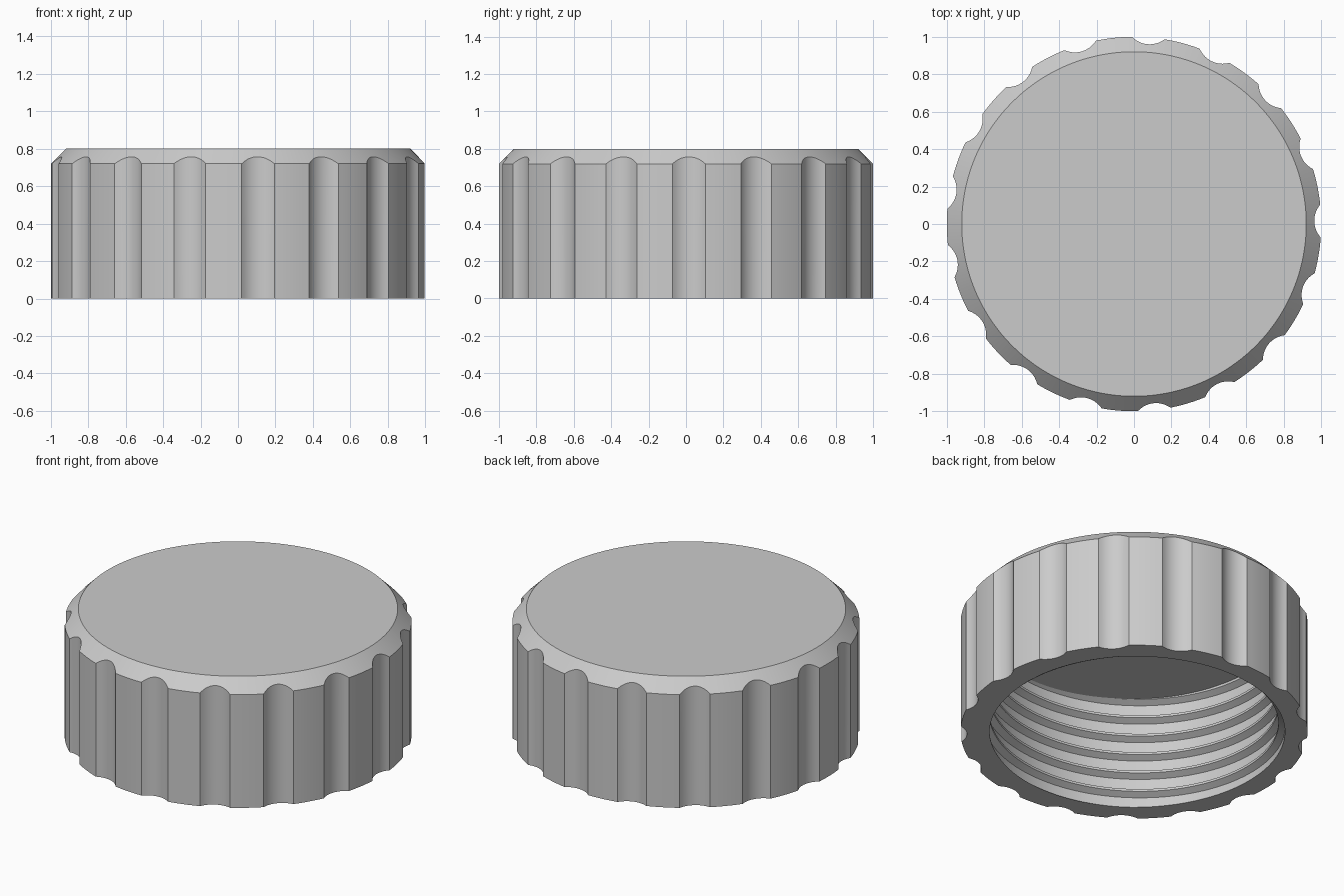
import bpy, bmesh
from math import sin, cos, sqrt, radians, tau

old = bpy.data.objects.get("Cube")
if old:
    bpy.data.objects.remove(old, do_unlink=True)

# Overall sizes
HEIGHT, CEILING = 0.80, 0.70
OUTER, TOP_RADIUS, INNER = 1.0, 0.92, 0.87
# Grip flutes
FLUTES, FLUTE_START = 17, radians(0.9)
FLUTE_HALF, FLUTE_RADIUS, FLUTE_CENTRE = radians(5.05), 0.132, 1.095
# Internal thread
PITCH, RISE, CREST, DEPTH = 0.1225, 0.0217, 0.015, 0.0376
THREAD_Z, THREAD_TURN = 0.092, radians(45)


def column_angles():
    """Angles round the cap, with fine steps lined up on each flute."""
    step = tau / FLUTES
    angles = []
    for i in range(FLUTES):
        mid = FLUTE_START + i * step
        angles += [mid - FLUTE_HALF + 2 * FLUTE_HALF * j / 12 for j in range(12)]
        land = step - 2 * FLUTE_HALF
        angles += [mid + FLUTE_HALF + land * j / 6 for j in range(6)]
    return angles + [angles[0] + tau]


def outer_radius(angle):
    """Round wall with circular flutes scooped out."""
    step = tau / FLUTES
    a = (angle - FLUTE_START + step / 2) % step - step / 2
    if abs(a) >= FLUTE_HALF - 1e-6:
        return OUTER
    across = FLUTE_CENTRE * sin(a)
    return min(OUTER, FLUTE_CENTRE * cos(a) - sqrt(FLUTE_RADIUS ** 2 - across ** 2))


def thread_section(angle):
    """Inner wall from rim to ceiling, with helical ridges."""
    base = THREAD_Z + PITCH * (angle + THREAD_TURN) / tau
    width = 2 * RISE + CREST
    points = [(None, 0.0)]
    for turn in range(-3, 7):
        for offset in (0, RISE, RISE + CREST, width):
            points.append((None, base + turn * PITCH + offset))
    points.append((None, CEILING))
    section = []
    for _, z in points:
        z = min(max(z, 0.0), CEILING)
        t = (z - base) % PITCH
        bump = min(max(min(t, width - t) / RISE, 0.0), 1.0)
        section.append((INNER - DEPTH * bump, z))
    return section


# Sweep the cross-section round the axis
bm = bmesh.new()
columns = []
for angle in column_angles():
    r = outer_radius(angle)
    chamfer_z = HEIGHT - (r - TOP_RADIUS)
    section = [(TOP_RADIUS, HEIGHT), (r, chamfer_z), (r, 0.0)] + thread_section(angle)
    columns.append([bm.verts.new((p * cos(angle), p * sin(angle), z)) for p, z in section])
for a, b in zip(columns, columns[1:]):
    for i in range(len(a) - 1):
        bm.faces.new((a[i], a[i + 1], b[i + 1], b[i]))

# Top disc and inner ceiling
bm.faces.new([c[0] for c in columns[:-1]])
bm.faces.new([c[-1] for c in reversed(columns[:-1])])
bmesh.ops.remove_doubles(bm, verts=bm.verts[:], dist=1e-5)
bmesh.ops.recalc_face_normals(bm, faces=bm.faces[:])

mesh = bpy.data.meshes.new("threaded_cap")
bm.to_mesh(mesh)
bm.free()
cap = bpy.data.objects.new("threaded_cap", mesh)
bpy.context.collection.objects.link(cap)

# Plain grey plastic
grey = bpy.data.materials.new("grey_plastic")
grey.use_nodes = True
colour = (0.6, 0.6, 0.6, 1.0)
grey.diffuse_color = colour
grey.node_tree.nodes["Principled BSDF"].inputs["Base Color"].default_value = colour
mesh.materials.append(grey)

bpy.context.view_layer.objects.active = cap
cap.select_set(True)
bpy.ops.object.shade_smooth_by_angle(angle=radians(30))
